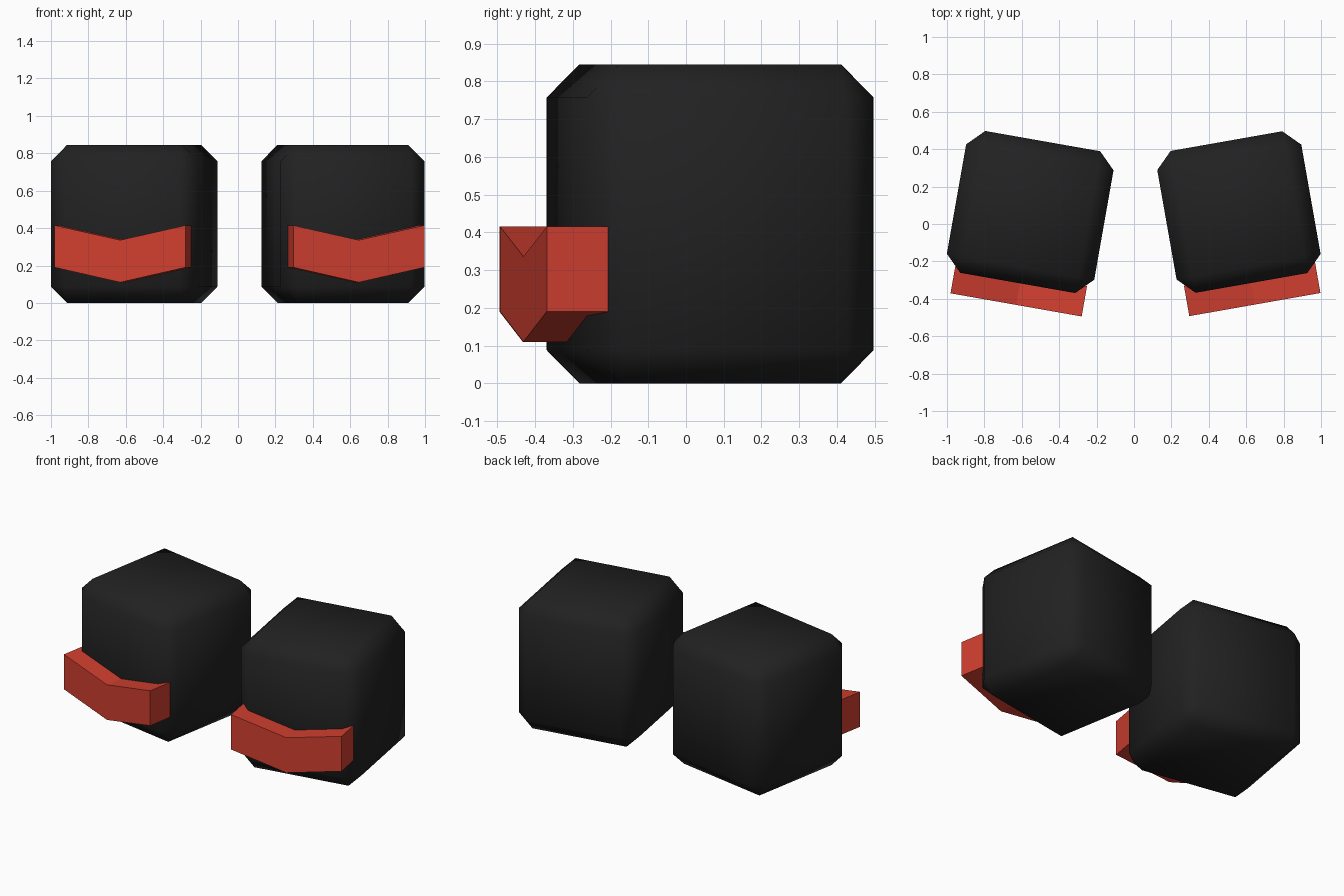
import bpy, bmesh, math
from mathutils import Matrix

if "Cube" in bpy.data.objects:
    bpy.data.objects.remove(bpy.data.objects["Cube"])


def material(name, rgb):
    m = bpy.data.materials.new(name)
    m.diffuse_color = (*rgb, 1)
    m.use_nodes = True
    m.node_tree.nodes["Principled BSDF"].inputs["Base Color"].default_value = m.diffuse_color
    return m


BLACK = material("matte black", (0.0155, 0.0155, 0.0155))
RED = material("red", (0.63, 0.049, 0.029))


def add(name, bm, mat, pose, smooth=False):
    bmesh.ops.recalc_face_normals(bm, faces=bm.faces)
    for f in bm.faces:
        f.smooth = smooth
    me = bpy.data.meshes.new(name)
    bm.to_mesh(me)
    bm.free()
    me.materials.append(mat)
    ob = bpy.data.objects.new(name, me)
    ob.matrix_world = pose
    bpy.context.collection.objects.link(ob)


def block(name, pose, width, depth=0.77, height=0.845):
    # chamfered cube standing on the ground, softly shaded
    bm = bmesh.new()
    bmesh.ops.create_cube(bm, size=1)
    bmesh.ops.scale(bm, vec=(width, depth, height), verts=bm.verts)
    bmesh.ops.translate(bm, vec=(0, 0, height / 2), verts=bm.verts)
    bmesh.ops.bevel(bm, geom=bm.edges[:], offset=0.088, offset_type='OFFSET',
                    segments=1, affect='EDGES')
    add(name, bm, BLACK, pose, smooth=True)


def band(name, pose, shift):
    # shallow V-shaped bar across the front
    bm = bmesh.new()
    profile = [(-0.356, 0.19), (0, 0.11), (0.356, 0.19),
               (0.356, 0.415), (0, 0.336), (-0.356, 0.415)]
    front = [bm.verts.new((x + shift, -0.502, z)) for x, z in profile]
    back = [bm.verts.new((x + shift, -0.337, z)) for x, z in profile]
    for ring in (front, back):
        bm.faces.new([ring[i] for i in (0, 1, 4, 5)])
        bm.faces.new([ring[i] for i in (1, 2, 3, 4)])
    for i in range(6):
        j = (i + 1) % 6
        bm.faces.new((front[i], front[j], back[j], back[i]))
    add(name, bm, RED, pose)


# the two blocks are turned ten degrees in opposite directions
for side, x, turn, width, shift in (("left", -0.555, -10, 0.80, 0.012),
                                    ("right", 0.561, 10, 0.782, -0.002)):
    pose = Matrix.Translation((x, 0.064, 0)) @ Matrix.Rotation(math.radians(turn), 4, 'Z')
    block(side + "_block", pose, width)
    band(side + "_front_band", pose, shift)
